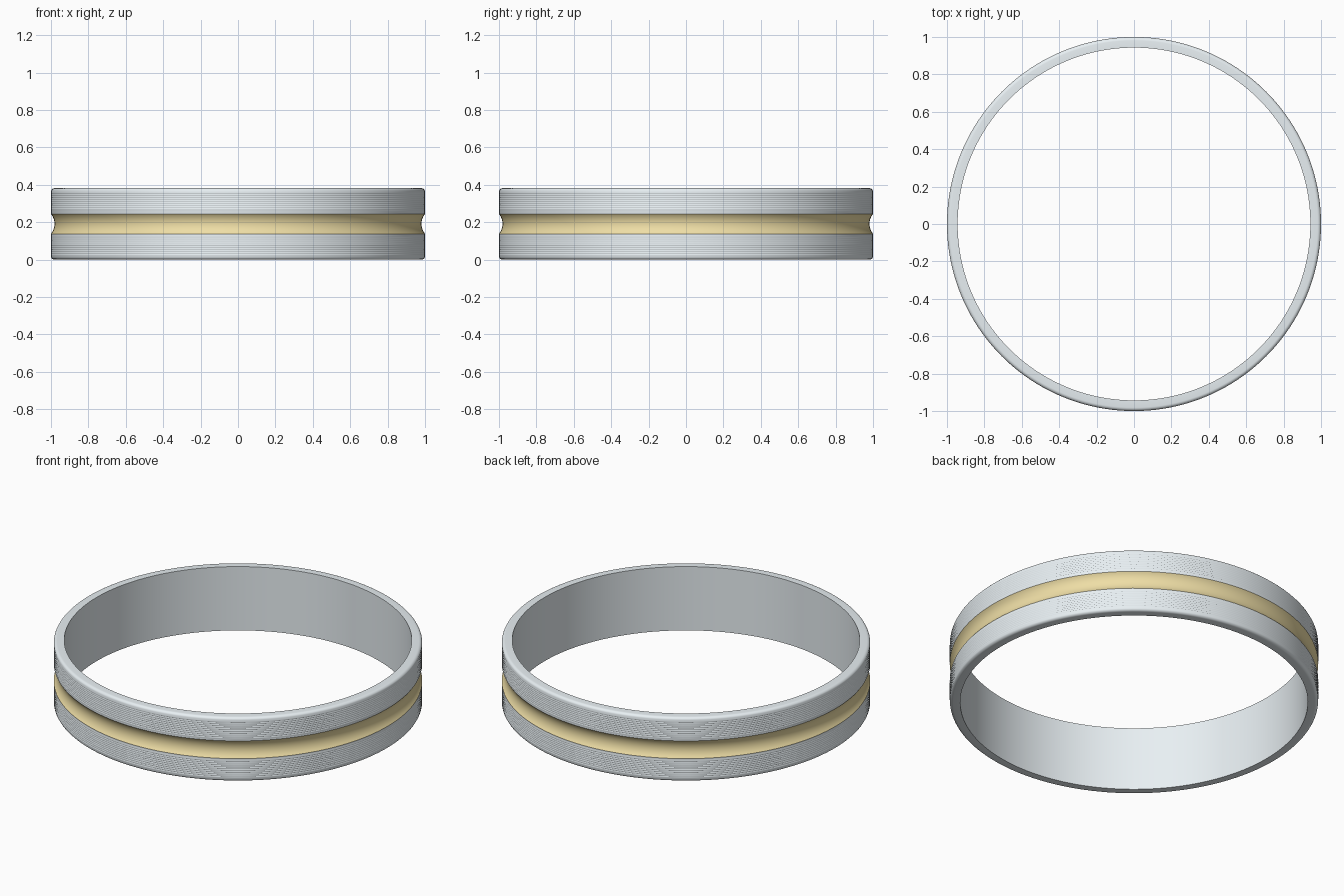
import bpy, bmesh, math

if "Cube" in bpy.data.objects:
    bpy.data.objects.remove(bpy.data.objects["Cube"])

SEGMENTS = 160
R_IN, R_OUT, HEIGHT = 0.943, 1.0, 0.382
MID = HEIGHT / 2
CHANNEL = 0.053      # half height of the gold channel
DEPTH = 0.019        # depth of the gold channel
RIM = 0.019          # rounding of the outer rim
RIDGES, BULGE = 10, 0.0011


def lathe(name, profile, color):
    """Spin a (radius, z) profile around the z axis."""
    bm = bmesh.new()
    rings = []
    for i in range(SEGMENTS):
        a = 2 * math.pi * i / SEGMENTS
        rings.append([bm.verts.new((r * math.cos(a), r * math.sin(a), z)) for r, z in profile])
    for i in range(SEGMENTS):
        p, q = rings[i], rings[(i + 1) % SEGMENTS]
        for k in range(len(profile) - 1):
            bm.faces.new((p[k], q[k], q[k + 1], p[k + 1]))
    mesh = bpy.data.meshes.new(name)
    bm.to_mesh(mesh)
    bm.free()
    material = bpy.data.materials.new(name)
    material.diffuse_color = color
    material.use_nodes = True
    material.node_tree.nodes["Principled BSDF"].inputs["Base Color"].default_value = material.diffuse_color
    mesh.materials.append(material)
    obj = bpy.data.objects.new(name, mesh)
    bpy.context.collection.objects.link(obj)
    bpy.ops.object.select_all(action='DESELECT')
    bpy.context.view_layer.objects.active = obj
    obj.select_set(True)
    bpy.ops.object.shade_smooth_by_angle(angle=math.radians(30))


# Upper half of the band: channel lip, fine rounded ridges, rounded rim, inner wall
upper = [(R_OUT, MID + CHANNEL)]
start, end = MID + CHANNEL + 0.009, HEIGHT - RIM
pitch = (end - start) / RIDGES
for i in range(RIDGES):
    z = start + i * pitch
    upper += [(R_OUT - BULGE, z), (R_OUT, z + pitch * 0.3), (R_OUT, z + pitch * 0.7)]
upper.append((R_OUT - BULGE, end))
for i in range(1, 6):
    t = math.pi / 2 * i / 5
    upper.append((R_OUT - RIM * (1 - math.cos(t)), HEIGHT - RIM * (1 - math.sin(t))))
upper.append((R_IN, HEIGHT))

# The lower half mirrors the upper one
lower = [(r, HEIGHT - z) for r, z in reversed(upper)]
lathe("silver_band", upper + lower, (0.81, 0.87, 0.90, 1))

# Concave gold channel around the middle
radius = (CHANNEL ** 2 + DEPTH ** 2) / (2 * DEPTH)
half = math.asin(CHANNEL / radius)
arc = []
for i in range(13):
    t = half * (i / 6 - 1)
    arc.append((R_OUT - DEPTH + radius * (1 - math.cos(t)), MID + radius * math.sin(t)))
lathe("gold_channel", arc, (0.86, 0.73, 0.38, 1))
